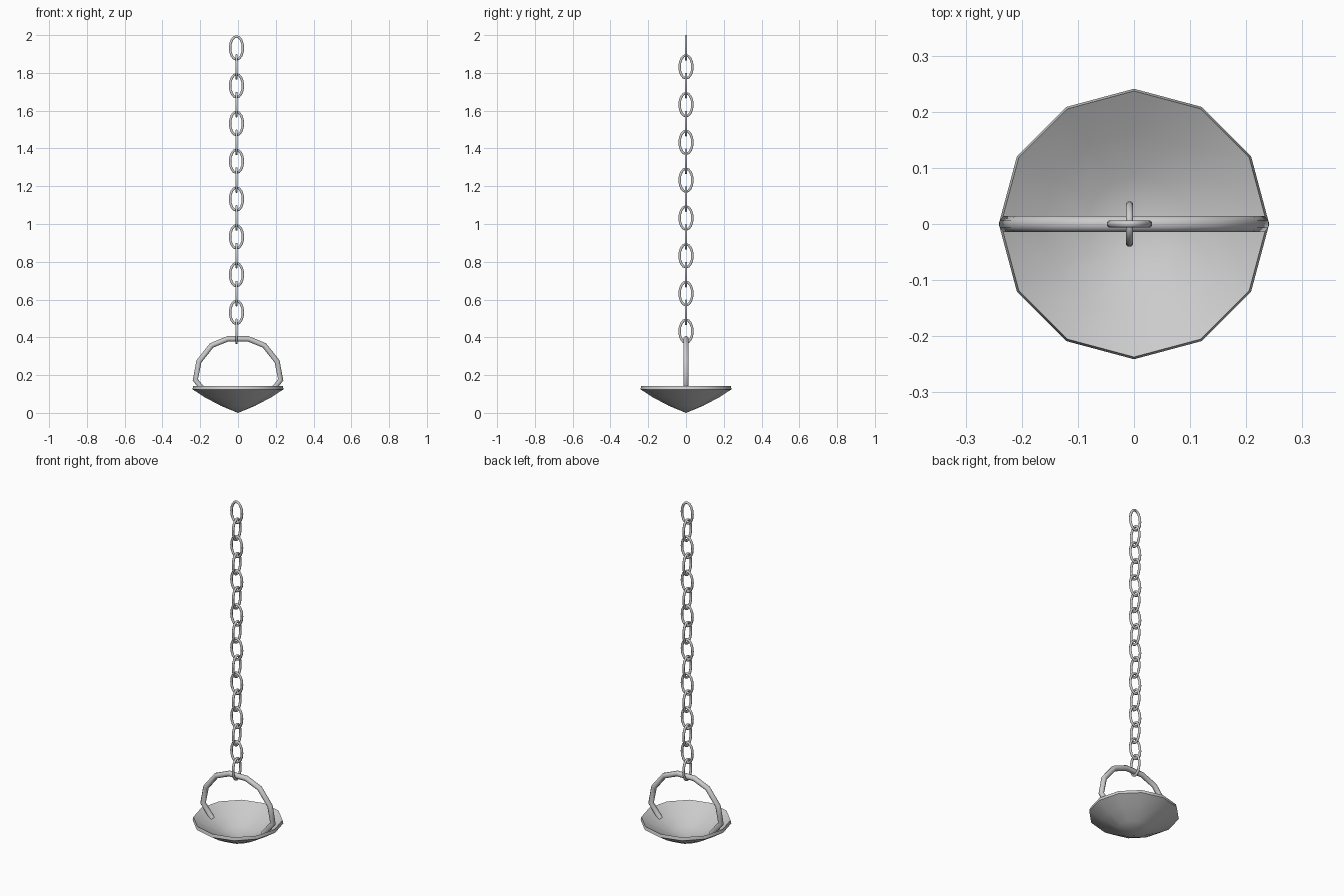
import bpy
import bmesh
from math import sin, cos, pi, radians
from mathutils import Vector

cube = bpy.data.objects.get("Cube")
if cube:
    bpy.data.objects.remove(cube)

metal = bpy.data.materials.new("grey_metal")
metal.use_nodes = True
GREY = (0.6, 0.6, 0.6, 1)
metal.diffuse_color = GREY
metal.node_tree.nodes["Principled BSDF"].inputs["Base Color"].default_value = GREY


def finish(name, bm, angle):
    bmesh.ops.recalc_face_normals(bm, faces=bm.faces)
    mesh = bpy.data.meshes.new(name)
    bm.to_mesh(mesh)
    bm.free()
    mesh.materials.append(metal)
    obj = bpy.data.objects.new(name, mesh)
    bpy.context.collection.objects.link(obj)
    bpy.ops.object.select_all(action="DESELECT")
    obj.select_set(True)
    bpy.context.view_layer.objects.active = obj
    bpy.ops.object.shade_smooth_by_angle(angle=radians(angle))
    return obj


def tube(name, path, radius, sides, closed):
    """Sweep a round section along a path lying in the xz plane."""
    bm = bmesh.new()
    side = Vector((0, 1, 0))
    points = [Vector((x, 0, z)) for x, z in path]
    n = len(points)
    rings = []
    for i, p in enumerate(points):
        before = points[(i - 1) % n] if closed or i else p
        after = points[(i + 1) % n] if closed or i < n - 1 else p
        out = (after - before).normalized().cross(side)
        rings.append([bm.verts.new(p + radius * (cos(a) * out + sin(a) * side))
                      for a in (2 * pi * (k + 0.5) / sides for k in range(sides))])
    for i in range(n if closed else n - 1):
        a, b = rings[i], rings[(i + 1) % n]
        for k in range(sides):
            j = (k + 1) % sides
            bm.faces.new((a[k], a[j], b[j], b[k]))
    if not closed:
        bm.faces.new(rings[0])
        bm.faces.new(rings[-1])
    return finish(name, bm, 50)


# Bowl: twelve-sided dish, outside then rim then inside
SIDES = 12
profile = [(0, 0), (0.09, 0.037), (0.175, 0.082), (0.241, 0.125), (0.237, 0.143),
           (0.165, 0.098), (0.085, 0.06), (0, 0.035)]
bm = bmesh.new()
rings = []
for r, z in profile:
    if r == 0:
        rings.append([bm.verts.new((0, 0, z))] * SIDES)
    else:
        rings.append([bm.verts.new((r * cos(2 * pi * k / SIDES), r * sin(2 * pi * k / SIDES), z))
                      for k in range(SIDES)])
for a, b in zip(rings, rings[1:]):
    for k in range(SIDES):
        j = (k + 1) % SIDES
        bm.faces.new(list(dict.fromkeys((a[k], a[j], b[j], b[k]))))
finish("bowl", bm, 40)

# Handle: arch with its feet tucked inside the bowl
half = [(0.165, 0.098), (0.226, 0.175), (0.207, 0.272), (0.14, 0.357), (0.055, 0.392)]
tube("handle", half + [(-x, z) for x, z in reversed(half)], 0.0155, 8, False)

# Chain: oval links, alternately turned a quarter
TUBE = 0.007
oval = [(0.034 * cos(2 * pi * k / 16), 0.061 * sin(2 * pi * k / 16)) for k in range(16)]
for i in range(16):
    link = tube("chain_link_%02d" % (i + 1), oval, TUBE, 8, True)
    link.location = (-0.008, 0, 1.932 - 0.1 * i)
    link.rotation_euler.z = pi / 2 * (i % 2)
